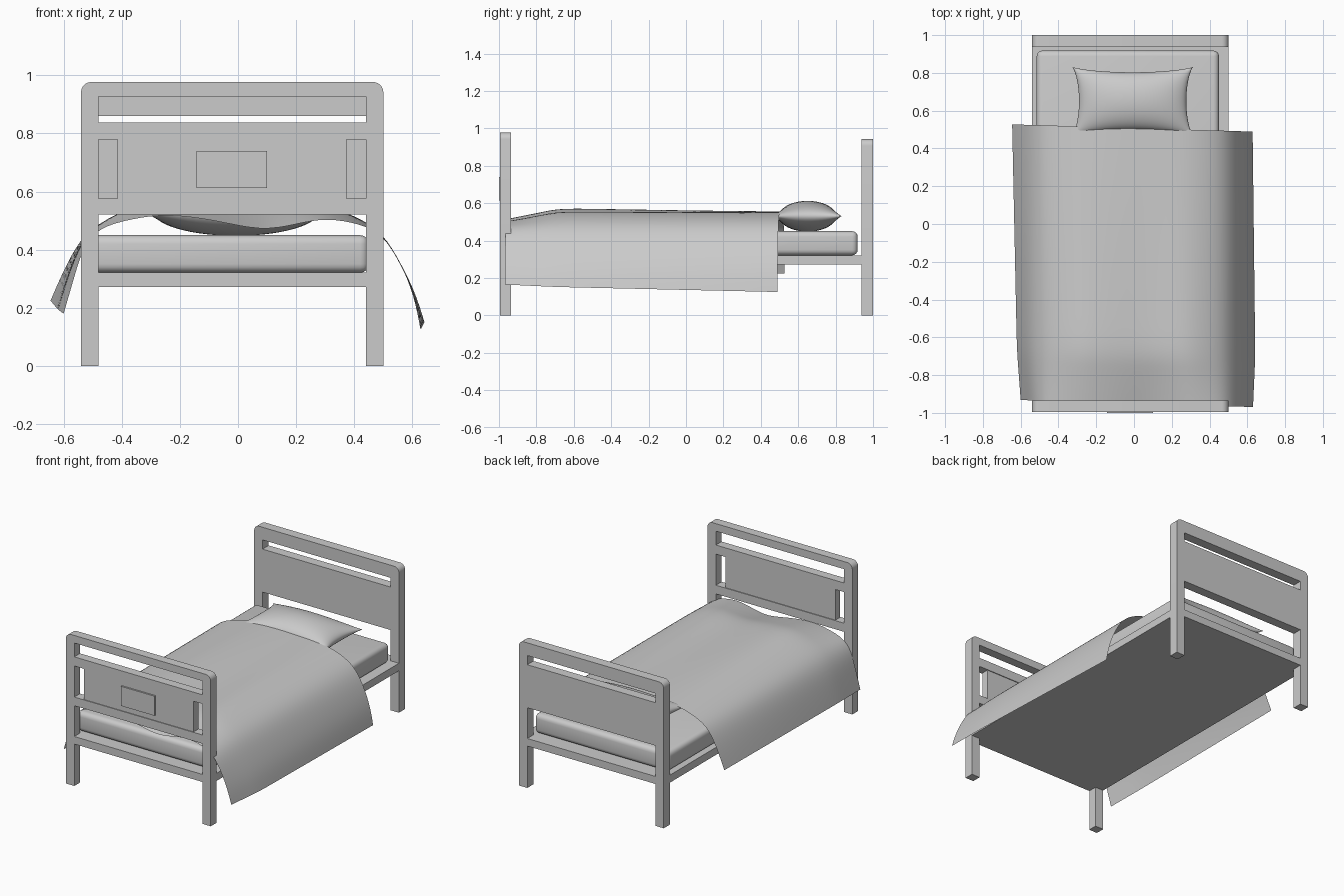
import bpy, bmesh, math

if "Cube" in bpy.data.objects:
    bpy.data.objects.remove(bpy.data.objects["Cube"])


def add_mesh(name, bm, smooth=None):
    me = bpy.data.meshes.new(name)
    bm.to_mesh(me)
    bm.free()
    ob = bpy.data.objects.new(name, me)
    bpy.context.collection.objects.link(ob)
    if smooth:
        make_smooth(ob, smooth)
    return ob


def make_smooth(ob, angle):
    bpy.ops.object.select_all(action='DESELECT')
    ob.select_set(True)
    bpy.context.view_layer.objects.active = ob
    bpy.ops.object.shade_smooth_by_angle(angle=math.radians(angle))


def box(name, x0, x1, y0, y1, z0, z1, bevel=0, segs=4):
    bm = bmesh.new()
    bmesh.ops.create_cube(bm, size=1)
    for v in bm.verts:
        v.co.x = x0 + (v.co.x + .5) * (x1 - x0)
        v.co.y = y0 + (v.co.y + .5) * (y1 - y0)
        v.co.z = z0 + (v.co.z + .5) * (z1 - z0)
    if bevel:
        bmesh.ops.bevel(bm, geom=bm.edges[:], offset=bevel, segments=segs,
                        profile=.5, affect='EDGES')
    return add_mesh(name, bm, 35 if bevel else None)


def rect(x0, x1, z0, z1):
    return [(x0, z0), (x1, z0), (x1, z1), (x0, z1)]


# Post outer and inner edges shared by both end frames
XL, XR, IL, IR = -.54, .50, -.48, .44


def end_frame(name, y0, y1, top, holes, r=.035):
    """Flat frame: two legs, rounded top corners, rectangular openings."""
    outline = [(XL, 0), (IL, 0), (IL, .272), (IR, .272), (IR, 0), (XR, 0)]
    for cx, start in ((XR - r, 0), (XL + r, 90)):
        for i in range(7):
            a = math.radians(start + i * 15)
            outline.append((cx + r * math.cos(a), top - r + r * math.sin(a)))
    cu = bpy.data.curves.new(name, 'CURVE')
    cu.dimensions = '2D'
    cu.fill_mode = 'BOTH'
    cu.extrude = (y1 - y0) / 2
    for pts in [outline] + holes:
        sp = cu.splines.new('POLY')
        sp.points.add(len(pts) - 1)
        for p, (x, z) in zip(sp.points, pts):
            p.co = (x, z, 0, 1)
        sp.use_cyclic_u = True
    ob = bpy.data.objects.new(name, cu)
    bpy.context.collection.objects.link(ob)
    ob.location.y = (y0 + y1) / 2
    ob.rotation_euler.x = math.pi / 2
    bpy.ops.object.select_all(action='DESELECT')
    ob.select_set(True)
    bpy.context.view_layer.objects.active = ob
    bpy.ops.object.convert(target='MESH')
    make_smooth(bpy.context.view_layer.objects.active, 30)


# End frames
end_frame("footboard", -.994, -.935, .977,
          [rect(IL, IR, .838, .928), rect(IL, IR, .577, .779), rect(IL, IR, .321, .521)])
end_frame("headboard", .937, 1.0, .942,
          [rect(IL, IR, .80, .86), rect(IL, IR, .321, .521)])
box("footboard_panel", -.415, .373, -.989, -.94, .575, .781)
box("footboard_plaque", -.142, .10, -1.0, -.98, .613, .74)

# Base and mattress
box("bed_base", XL, XR, -.937, .939, .272, .321)
box("mattress", -.515, .45, -.925, .918, .321, .45, bevel=.03)

# Pillow: two puffed sheets with pulled-out corners, joined at the seam
bm = bmesh.new()
N = 28
for side in (1, -1):
    rows = []
    for j in range(N + 1):
        row = []
        for i in range(N + 1):
            u = -math.cos(math.pi * i / N)
            v = -math.cos(math.pi * j / N)
            puff = max(0, (1 - u * u) * (1 - v * v)) ** .5
            row.append(bm.verts.new((
                -.007 + u * (.322 - .038 * (1 - v * v) ** .7),
                .65 + v * (.183 - .03 * (1 - u * u) ** .7),
                .53 + side * .082 * puff)))
        rows.append(row)
    for j in range(N):
        for i in range(N):
            f = [rows[j][i], rows[j][i + 1], rows[j + 1][i + 1], rows[j + 1][i]]
            bm.faces.new(f if side > 0 else f[::-1])
bmesh.ops.remove_doubles(bm, verts=bm.verts[:], dist=1e-5)
add_mesh("pillow", bm, 60)

# Blanket: loft through three cross-sections (x, z), front to back
front = [(-.60, .18), (-.565, .30), (-.535, .405), (-.48, .478), (-.36, .507),
         (-.25, .524), (-.08, .503), (.08, .463), (.2, .488), (.3, .510),
         (.42, .49), (.5, .452), (.56, .35), (.605, .25), (.63, .165)]
middle = [(-.62, .195), (-.585, .31), (-.545, .42), (-.48, .495), (-.36, .55),
          (-.25, .58), (-.08, .562), (.08, .545), (.2, .555), (.3, .556),
          (.42, .51), (.5, .455), (.56, .355), (.612, .25), (.642, .152)]
back = [(-.645, .225), (-.602, .325), (-.545, .435), (-.48, .495), (-.36, .535),
        (-.25, .553), (-.08, .557), (.08, .553), (.2, .552), (.3, .545),
        (.42, .51), (.5, .455), (.558, .36), (.607, .24), (.628, .125)]
bm = bmesh.new()
rows = []
for y in (-.95, -.86, -.77, -.68, -.5, -.25, 0, .25, .508):
    if y <= -.68:
        a, b, t = front, middle, (y + .95) / .27
    else:
        a, b, t = middle, back, (y + .68) / 1.188
    row = []
    for (xa, za), (xb, zb) in zip(a, b):
        x = xa + (xb - xa) * t
        row.append(bm.verts.new((x, y - .03 * x, za + (zb - za) * t)))
    rows.append(row)
for r0, r1 in zip(rows, rows[1:]):
    for i in range(len(front) - 1):
        bm.faces.new((r0[i], r0[i + 1], r1[i + 1], r1[i]))
blanket = add_mesh("blanket", bm, 180)
sub = blanket.modifiers.new("smooth", 'SUBSURF')
sub.levels = sub.render_levels = 2
sub.boundary_smooth = 'PRESERVE_CORNERS'
